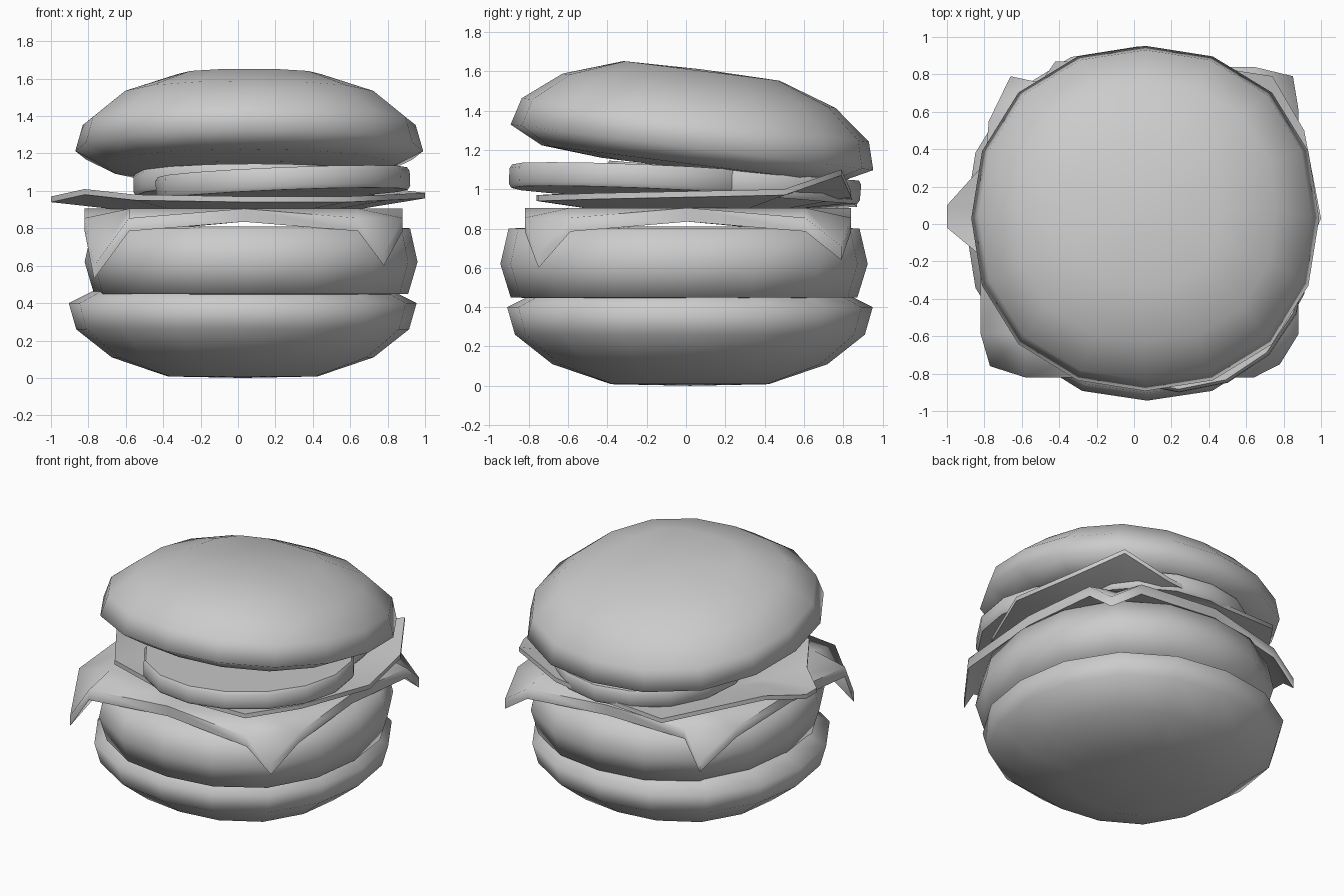
import bpy, bmesh, math
from mathutils import Matrix

if "Cube" in bpy.data.objects:
    bpy.data.objects.remove(bpy.data.objects["Cube"], do_unlink=True)

grey = bpy.data.materials.new("plain_grey")
grey.use_nodes = True
grey.diffuse_color = (0.6, 0.6, 0.6, 1)
grey.node_tree.nodes["Principled BSDF"].inputs["Base Color"].default_value = (0.6, 0.6, 0.6, 1)


def finish(bm, name, angle):
    bmesh.ops.recalc_face_normals(bm, faces=bm.faces)
    mesh = bpy.data.meshes.new(name)
    bm.to_mesh(mesh)
    bm.free()
    mesh.materials.append(grey)
    obj = bpy.data.objects.new(name, mesh)
    bpy.context.collection.objects.link(obj)
    bpy.ops.object.select_all(action='DESELECT')
    obj.select_set(True)
    bpy.context.view_layer.objects.active = obj
    bpy.ops.object.shade_smooth_by_angle(angle=math.radians(angle))


def lathe(name, rings, centre, tilt=(0, 0), scale_y=1, square=0, angle=170, sides=16):
    """Stack of rings (radius, z), closed by a centre point at both ends.
    The square value pushes the diagonals out, more so on the inner rings."""
    bm = bmesh.new()
    loops = []
    for r, z in rings:
        if r == 0:
            loops.append([bm.verts.new((0, 0, z))] * sides)
            continue
        loop = []
        for i in range(sides):
            t = math.tau * i / sides
            s = r * (1 + square * (1 + 8 * (1 - r) ** 2) * math.sin(2 * t) ** 2)
            loop.append(bm.verts.new((s * math.cos(t), s * scale_y * math.sin(t), z)))
        loops.append(loop)
    for a, b in zip(loops, loops[1:]):
        for i in range(sides):
            j = (i + 1) % sides
            corners = dict.fromkeys((a[i], a[j], b[j], b[i]))
            bm.faces.new(list(corners))
    turn = Matrix.Rotation(tilt[0], 4, 'X') @ Matrix.Rotation(tilt[1], 4, 'Y')
    bm.transform(Matrix.Translation(centre) @ turn)
    finish(bm, name, angle)


def thicken(bm, depth):
    """Give an open sheet a straight underside."""
    down = bmesh.ops.extrude_face_region(bm, geom=bm.faces[:], use_keep_orig=True)["geom"]
    for v in down:
        if isinstance(v, bmesh.types.BMVert):
            v.co.z -= depth


# Buns: one dome profile, used upside down for the bottom half
dome = [(0, -.11), (.45, -.11), (.76, -.085), (.93, 0), (.89, .14),
        (.70, .29), (.40, .392), (0, .4)]
lathe("bottom_bun", [(r, -z) for r, z in dome], (.025, .02, .4), square=.03)
lathe("top_bun", dome, (.06, .03, 1.213), tilt=(-.125, 0), square=.03)

# Patty
lathe("patty", [(0, 0), (.6, 0), (.84, .01), (.89, .18), (.85, .36), (.6, .37), (0, .37)],
      (.07, -.01, .44), scale_y=1.05, square=.04)

# Cheese slice: flat grid with bulged sides and drooping corners
bm = bmesh.new()
steps = (-1, -.72, 0, .72, 1)
tips = {(-1, -1): (-.77, -.76, .6), (1, -1): (.78, -.75, .67),
        (1, 1): (.85, .79, .71), (-1, 1): (-.66, .79, .67)}
grid = []
for v in steps:
    row = []
    for u in steps:
        x, y = .03 + .85 * u, .01 + .83 * v
        z = .905
        if max(abs(u), abs(v)) == 1:
            z -= .07 * min(abs(u), abs(v))
        if u < 0 and v > 0:
            x, y = x + .06 * v, y - .08 * v
        row.append(bm.verts.new(tips.get((u, v), (x, y, z))))
    grid.append(row)
for a, b in zip(grid, grid[1:]):
    for i in range(4):
        bm.faces.new((a[i], a[i + 1], b[i + 1], b[i]))
thicken(bm, .07)
finish(bm, "cheese_slice", 75)

# Lettuce leaf: uneven outline around a sagging middle
bm = bmesh.new()
outline = [(-1, .1, .97), (-.82, .3, .99), (-.42, .87, .94), (.1, .85, .96), (.42, .84, .99),
           (.74, .79, 1.1), (.91, .5, 1.0), (1, .03, .99), (.8, -.45, .98), (.58, -.75, .97),
           (.05, -.76, .97), (-.55, -.58, .98), (-.82, -.17, 1.01), (-1, -.02, .97)]
rim = [bm.verts.new(p) for p in outline]
inner = [bm.verts.new((p[0] * .6, p[1] * .6, .925)) for p in outline]
for i in range(len(rim)):
    j = (i + 1) % len(rim)
    bm.faces.new((rim[i], rim[j], inner[j], inner[i]))
bm.faces.new(inner)
thicken(bm, .03)
finish(bm, "lettuce_leaf", 60)

# Tomato slices
for name, r, centre, tilt in (("front_tomato", .68, (.24, -.22, 1.04), (-.04, -.04)),
                              ("back_tomato", .65, (.09, .24, 1.035), (-.08, 0))):
    lathe(name, [(0, -.06), (r * .98, -.06), (r, -.04), (r, .04), (r * .98, .06), (0, .06)],
          centre, tilt, angle=40)
